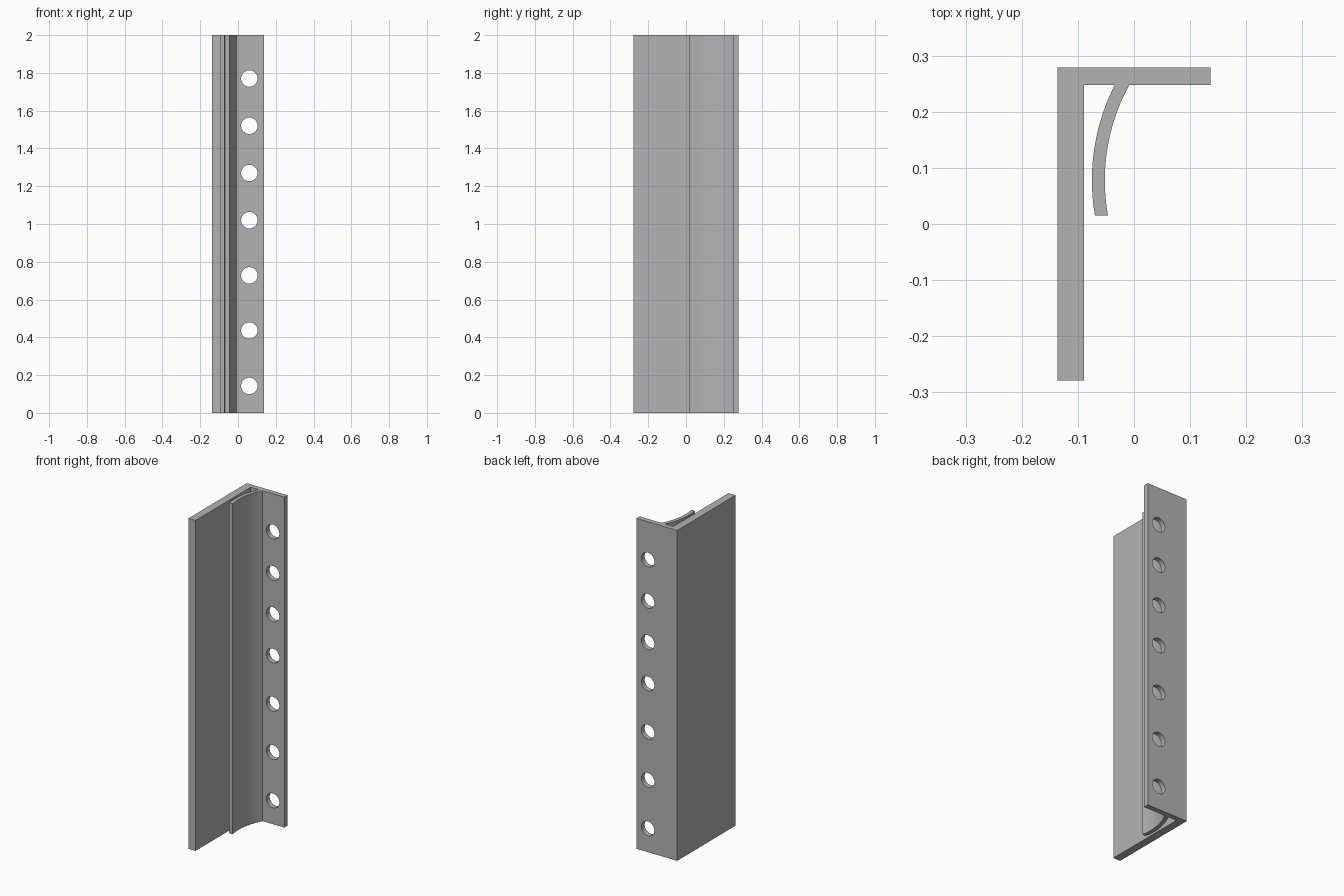
import bpy, bmesh, math
from mathutils import Matrix

if "Cube" in bpy.data.objects:
    bpy.data.objects.remove(bpy.data.objects["Cube"])

HEIGHT = 2.0
LEFT, RIGHT = -0.1365, 0.1365
FRONT, BACK = -0.279, 0.279
WEB_X, FLANGE_Y = -0.089, 0.248
LIP_Y = 0.015
ARC_X, ARC_Y = 0.30, 0.078


def make_object(name, bm):
    bmesh.ops.recalc_face_normals(bm, faces=bm.faces)
    mesh = bpy.data.meshes.new(name)
    bm.to_mesh(mesh)
    bm.free()
    obj = bpy.data.objects.new(name, mesh)
    bpy.context.collection.objects.link(obj)
    return obj


def lip_arc(radius, steps=24):
    """Points of the curved lip from the flange down to its free end."""
    start = math.asin((FLANGE_Y - ARC_Y) / radius)
    end = math.asin((LIP_Y - ARC_Y) / radius)
    angles = [start + (end - start) * i / steps for i in range(steps + 1)]
    return [(ARC_X - radius * math.cos(a), ARC_Y + radius * math.sin(a)) for a in angles]


grey = bpy.data.materials.new("plain grey")
grey.use_nodes = True
colour = (0.45, 0.45, 0.45, 1)
grey.diffuse_color = colour
grey.node_tree.nodes["Principled BSDF"].inputs["Base Color"].default_value = colour

# Angle section with a curved lip, extruded to full height
outline = [(LEFT, BACK), (LEFT, FRONT), (WEB_X, FRONT), (WEB_X, FLANGE_Y)]
outline += lip_arc(0.375) + lip_arc(0.352)[::-1]
outline += [(RIGHT, FLANGE_Y), (RIGHT, BACK)]
bm = bmesh.new()
section = bm.faces.new([bm.verts.new((x, y, 0)) for x, y in outline])
extruded = bmesh.ops.extrude_face_region(bm, geom=[section])["geom"]
top = [v for v in extruded if isinstance(v, bmesh.types.BMVert)]
bmesh.ops.translate(bm, verts=top, vec=(0, 0, HEIGHT))
bracket = make_object("angle_bracket", bm)
bracket.data.materials.append(grey)

# Row of round holes through the flange
bm = bmesh.new()
for z in (0.143, 0.436, 0.728, 1.02, 1.27, 1.52, 1.77):
    place = Matrix.Translation((0.06, 0.265, z)) @ Matrix.Rotation(math.pi / 2, 4, "X")
    bmesh.ops.create_cone(bm, cap_ends=True, segments=48, radius1=0.0435,
                          radius2=0.0435, depth=0.1, matrix=place)
cutter = make_object("hole_cutter", bm)
cutter.hide_render = True
cutter.data.materials.append(grey)

cut = bracket.modifiers.new("holes", "BOOLEAN")
cut.object = cutter
cut.operation = "DIFFERENCE"
cut.solver = "EXACT"
bpy.context.view_layer.objects.active = bracket
bracket.select_set(True)
bpy.ops.object.modifier_apply(modifier=cut.name)
bpy.data.objects.remove(cutter)
bpy.ops.object.shade_smooth_by_angle(angle=math.radians(30))
